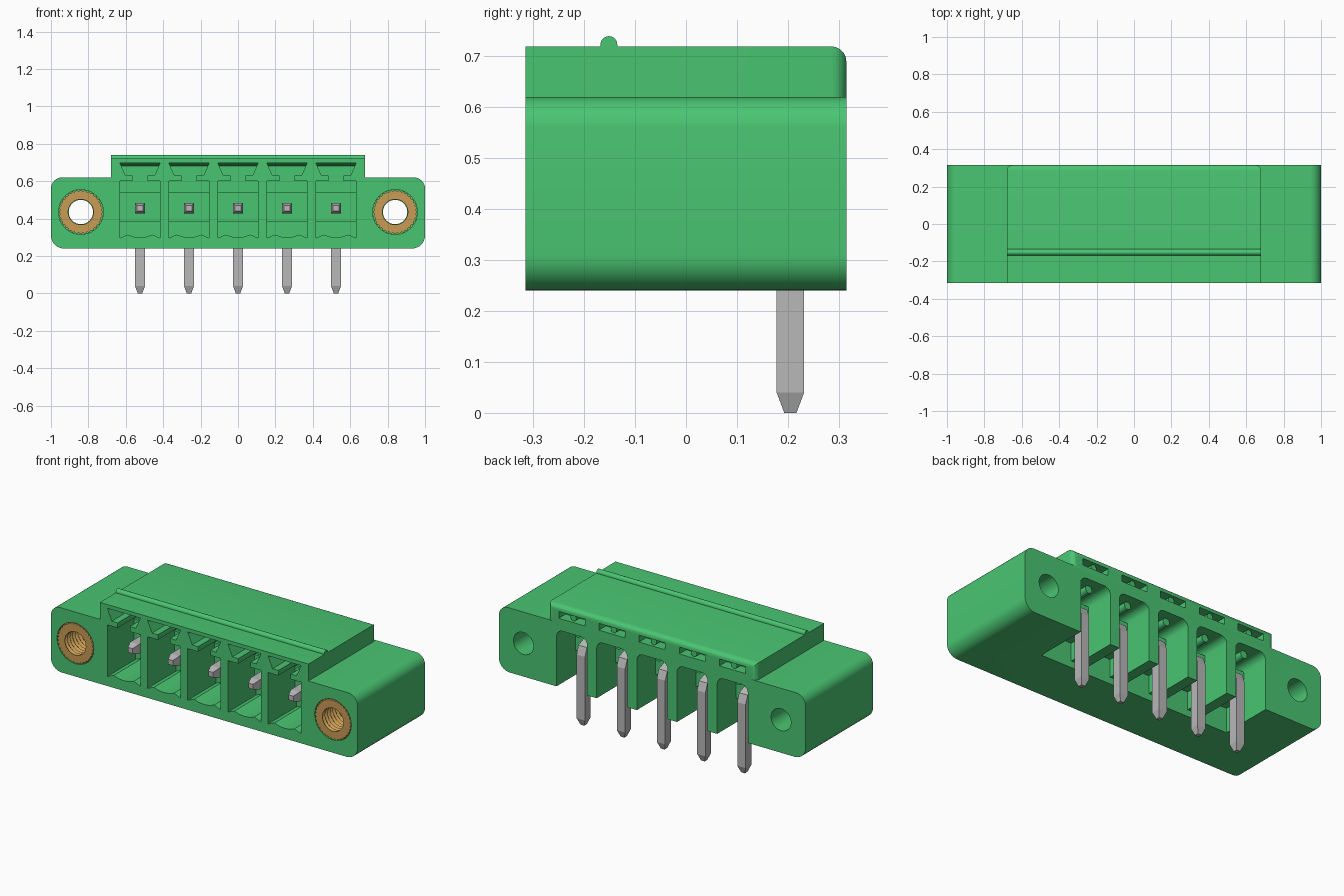
import bpy, bmesh, math
from mathutils import Vector

cube = bpy.data.objects.get("Cube")
if cube:
    bpy.data.objects.remove(cube, do_unlink=True)


def material(name, rgb, metallic=0.0):
    m = bpy.data.materials.new(name)
    m.use_nodes = True
    m.diffuse_color = (*rgb, 1)
    m.node_tree.nodes["Principled BSDF"].inputs["Base Color"].default_value = (*rgb, 1)
    return m


GREEN = material("green plastic", (0.068, 0.56, 0.168))
BRASS = material("brass", (0.58, 0.33, 0.09))
STEEL = material("pin grey", (0.48, 0.48, 0.48))

FRONT, BACK = -0.315, 0.315
CELLS = [0.262 * i for i in range(-2, 3)]
PIN_Z = 0.455
SCREW_X, SCREW_Z = 0.84, 0.435


def finish(name, bm, mat):
    bmesh.ops.recalc_face_normals(bm, faces=bm.faces)
    mesh = bpy.data.meshes.new(name)
    bm.to_mesh(mesh)
    bm.free()
    mesh.materials.append(mat)
    ob = bpy.data.objects.new(name, mesh)
    bpy.context.collection.objects.link(ob)
    return ob


def loft(name, rings, mat, closed=False):
    """Skin a list of equal-length point rings, capped unless closed."""
    bm = bmesh.new()
    rows = [[bm.verts.new(p) for p in ring] for ring in rings]
    pairs = list(zip(rows, rows[1:]))
    if closed:
        pairs.append((rows[-1], rows[0]))
    else:
        bm.faces.new(rows[0])
        bm.faces.new(rows[-1])
    for a, b in pairs:
        for i in range(len(a)):
            j = (i + 1) % len(a)
            bm.faces.new((a[i], a[j], b[j], b[i]))
    return finish(name, bm, mat)


def prism(name, pts, start, end, axis="y", mat=GREEN):
    """Extrude a profile: (x, z) along y, or (y, z) along x."""
    def place(t):
        return [(p, t, q) if axis == "y" else (t, p, q) for p, q in pts]
    return loft(name, [place(start), place(end)], mat)


def box(name, x0, x1, y0, y1, z0, z1):
    return prism(name, [(x0, z0), (x1, z0), (x1, z1), (x0, z1)], y0, y1)


def arc(cx, cz, r, a0, a1, n):
    return [(cx + r * math.cos(math.radians(a0 + (a1 - a0) * i / n)),
             cz + r * math.sin(math.radians(a0 + (a1 - a0) * i / n))) for i in range(n + 1)]


def circle(cx, cz, r, n=32):
    return arc(cx, cz, r, 0, 360, n)[:-1]


def mirrored(half, cx=0.0):
    """Complete a right-hand half profile by mirroring, dropping centre repeats."""
    left = [(-x, z) for x, z in reversed(half) if x > 1e-6]
    return [(cx + x, z) for x, z in half + left]


def combine(target, other, operation):
    mod = target.modifiers.new(operation, "BOOLEAN")
    mod.operation = operation
    mod.solver = "EXACT"
    mod.object = other
    bpy.context.view_layer.objects.active = target
    bpy.ops.object.modifier_apply(modifier=mod.name)
    bpy.data.objects.remove(other, do_unlink=True)


def smooth(ob):
    bpy.ops.object.select_all(action="DESELECT")
    ob.select_set(True)
    bpy.context.view_layer.objects.active = ob
    bpy.ops.object.shade_smooth_by_angle(angle=math.radians(32))


# Housing: wide flanged block with rounded corners
outline = arc(0.93, 0.31, 0.07, -90, 0, 8) + arc(0.94, 0.56, 0.06, 0, 90, 8)
housing = prism("housing", mirrored(outline), FRONT, BACK)

# Raised upper part with rounded rear edges
upper = box("upper", -0.68, 0.68, FRONT, BACK, 0.4, 0.72)
bm = bmesh.new()
bm.from_mesh(upper.data)
rear = [e for e in bm.edges if all(v.co.y > 0.3 for v in e.verts)
        and max(v.co.z for v in e.verts) > 0.6]
bmesh.ops.bevel(bm, geom=rear, offset=0.03, segments=5, profile=0.5, affect="EDGES")
bm.to_mesh(upper.data)
bm.free()
combine(housing, upper, "UNION")

# Cuts for each contact: front cell with keyed slot, rear bay, rear slot
cell = [(0, 0.300), (0.035, 0.303), (0.065, 0.314), (0.108, 0.296), (0.108, 0.6), (0.04, 0.6),
        (0.04, 0.63), (0.078, 0.63), (0.108, 0.698)]
bay = [(0.1, 0.2)] + arc(0.06, 0.535, 0.04, 0, 90, 5)
for x in CELLS:
    combine(housing, prism("cut", mirrored(cell, x), -0.4, -0.05), "DIFFERENCE")
    combine(housing, prism("cut", mirrored(bay, x), 0.0, 0.4), "DIFFERENCE")
    combine(housing, box("cut", x - 0.085, x + 0.085, 0.25, 0.4, 0.645, 0.685), "DIFFERENCE")

# Shallow channel across the underside in front of the partitions
combine(housing, box("cut", -0.624, 0.624, 0.0, 0.06, 0.2, 0.28), "DIFFERENCE")

# Screw holes: wide pocket for the insert, narrow hole right through
for side in (-1, 1):
    for radius, end in ((0.12, -0.02), (0.065, 0.4)):
        hole = prism("cut", circle(side * SCREW_X, SCREW_Z, radius), -0.4, end)
        combine(housing, hole, "DIFFERENCE")
housing.data.materials.clear()
housing.data.materials.append(GREEN)
smooth(housing)

# Rounded rib across the top
rib = [(-0.168, 0.71)] + arc(-0.1515, 0.7235, 0.0165, 180, 0, 10) + [(-0.135, 0.71)]
smooth(prism("top_rib", rib, -0.68, 0.68, axis="x"))

# Sloping ceiling inside the keyed slots
prism("slot_ramp", [(-0.31, 0.7), (-0.05, 0.7), (-0.05, 0.682)], -0.63, 0.63, axis="x")


def pin_ring(x, y, z, angle, half):
    """Square section standing across the pin's path."""
    n = Vector((0, math.sin(angle), math.cos(angle))) * half
    c, s = Vector((x, y, z)), Vector((half, 0, 0))
    return [c + s + n, c - s + n, c - s - n, c + s - n]


# Contacts: bent square pins with tapered ends, held in bosses
path = [(-0.255, PIN_Z, 0, 0.015), (-0.215, PIN_Z, 0, 0.028), (0.165, PIN_Z, 0, 0.028),
        (0.194, 0.444, math.pi / 4, 0.028), (0.205, 0.415, math.pi / 2, 0.027),
        (0.205, 0.04, math.pi / 2, 0.027), (0.205, 0, math.pi / 2, 0.012)]
for i, x in enumerate(CELLS, 1):
    loft(f"pin_{i}", [pin_ring(x, *p) for p in path], STEEL)
    box(f"pin_boss_{i}", x - 0.1, x + 0.1, -0.01, 0.14, 0.385, 0.54)
    box(f"cell_step_{i}", x - 0.108, x + 0.108, -0.065, -0.04, 0.385, 0.54)
    smooth(prism(f"slot_peg_{i}", circle(x, 0.665, 0.019, 16), 0.24, 0.3))
    smooth(prism(f"bay_peg_{i}", circle(x, 0.555, 0.022, 16), -0.01, 0.26))


def insert_ring(cx, y, r, knurl=0.0, n=64):
    return [(cx + (r - knurl * (i % 2)) * math.cos(2 * math.pi * i / n), y,
             SCREW_Z + (r - knurl * (i % 2)) * math.sin(2 * math.pi * i / n)) for i in range(n)]


# Knurled brass inserts with thread grooves
for side, label in ((1, "left"), (-1, "right")):
    cx = side * SCREW_X
    rings = [insert_ring(cx, FRONT, 0.119, 0.008), insert_ring(cx, -0.021, 0.119, 0.008)]
    turns = 24
    for k in range(turns + 1):
        y = -0.021 + (FRONT + 0.021) * k / turns
        rings.append(insert_ring(cx, y, 0.078 if k % 2 else 0.068))
    loft(f"{label}_threaded_insert", rings, BRASS, closed=True)
